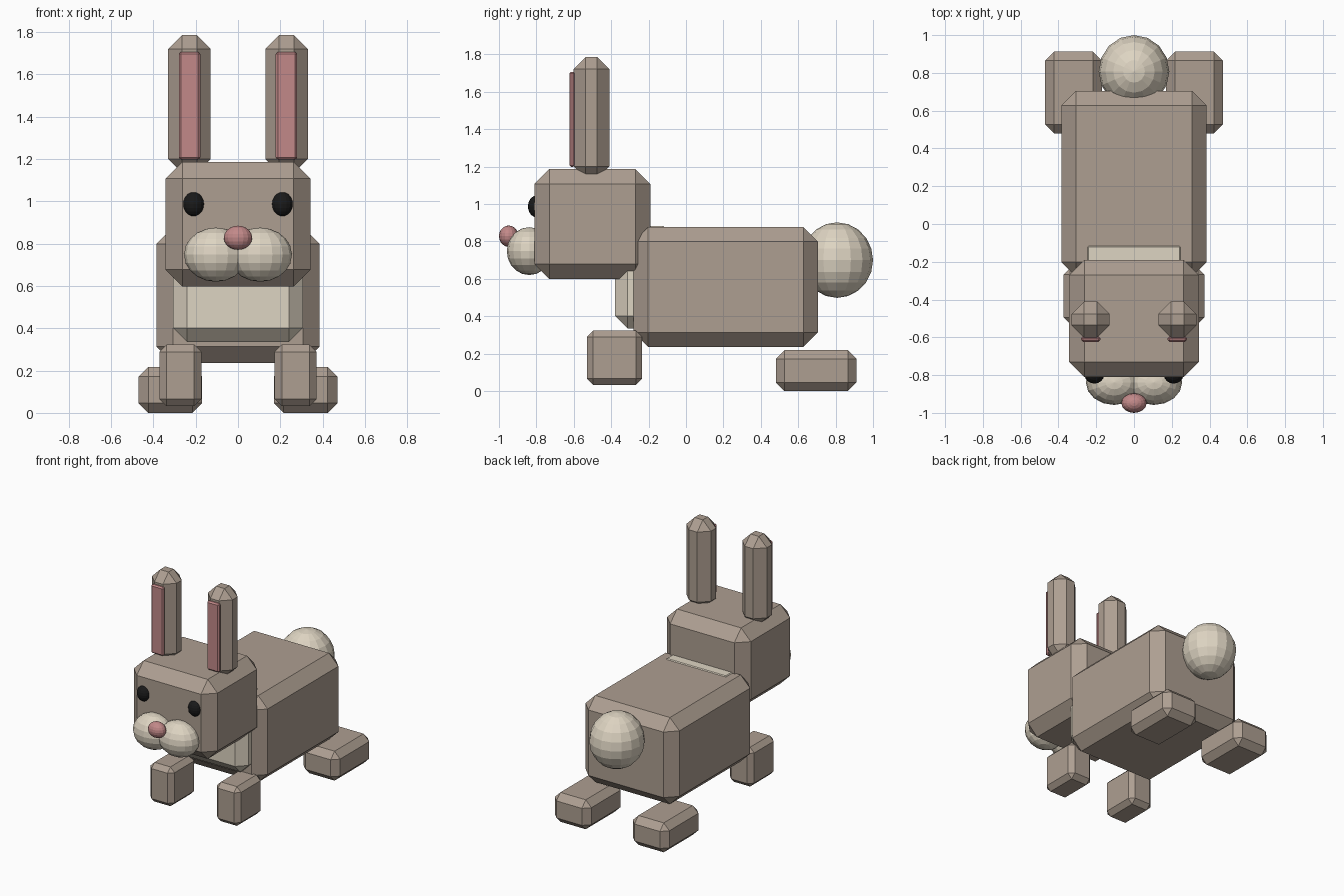
import bpy
import bmesh
from mathutils import Vector

if "Cube" in bpy.data.objects:
    bpy.data.objects.remove(bpy.data.objects["Cube"])


def material(name, rgb):
    m = bpy.data.materials.new(name)
    m.diffuse_color = (*rgb, 1.0)
    m.use_nodes = True
    m.node_tree.nodes["Principled BSDF"].inputs["Base Color"].default_value = m.diffuse_color
    return m


FUR = material("brown_fur", (0.42, 0.345, 0.285))
CREAM = material("cream_fur", (0.73, 0.66, 0.54))
PINK = material("pink_skin", (0.54, 0.25, 0.25))
BLACK = material("black_eye", (0.01, 0.01, 0.01))


def finish(bm, name, mat, center, size):
    """Scale a unit shape to size, place it and link it."""
    for v in bm.verts:
        v.co = Vector([c + s * k for c, s, k in zip(center, size, v.co)])
    me = bpy.data.meshes.new(name)
    bm.to_mesh(me)
    bm.free()
    me.materials.append(mat)
    ob = bpy.data.objects.new(name, me)
    bpy.context.collection.objects.link(ob)
    return ob


def block(name, mat, x, y, z, bevel):
    """Box spanning the given ranges, with chamfered edges."""
    spans = (x, y, z)
    bm = bmesh.new()
    bmesh.ops.create_cube(bm, size=1)
    ob = finish(bm, name, mat, [(a + b) / 2 for a, b in spans], [b - a for a, b in spans])
    mod = ob.modifiers.new("chamfer", 'BEVEL')
    mod.width = bevel
    mod.segments = 1
    mod.limit_method = 'NONE'
    return ob


def ball(name, mat, center, radii):
    """Faceted ellipsoid."""
    bm = bmesh.new()
    bmesh.ops.create_uvsphere(bm, u_segments=16, v_segments=10, radius=1)
    return finish(bm, name, mat, center, radii)


# Torso, head and chest patch
block("body", FUR, (-0.385, 0.385), (-0.28, 0.705), (0.235, 0.877), 0.078)
block("head", FUR, (-0.343, 0.343), (-0.81, -0.19), (0.598, 1.187), 0.08)
block("chest", CREAM, (-0.307, 0.307), (-0.38, -0.055), (0.335, 0.883), 0.067)

# Paired parts
for side, s in (("left", 1), ("right", -1)):
    def span(a, b):
        return tuple(sorted((s * a, s * b)))
    block(f"{side}_front_leg", FUR, span(0.173, 0.372), (-0.53, -0.234), (0.032, 0.323), 0.034)
    block(f"{side}_hind_foot", FUR, span(0.17, 0.47), (0.48, 0.912), (0.0, 0.218), 0.046)
    block(f"{side}_ear", FUR, span(0.129, 0.33), (-0.602, -0.41), (1.135, 1.787), 0.066)
    block(f"{side}_inner_ear", PINK, span(0.178, 0.28), (-0.624, -0.595), (1.197, 1.707), 0.01)
    ball(f"{side}_eye", BLACK, (s * 0.21, -0.80, 0.987), (0.051, 0.045, 0.058))
    ball(f"{side}_cheek", CREAM, (s * 0.105, -0.838, 0.748), (0.15, 0.12, 0.128))

# Nose and tail
ball("nose", PINK, (0, -0.948, 0.828), (0.067, 0.052, 0.057))
ball("tail", CREAM, (0, 0.808, 0.70), (0.187, 0.192, 0.202))
